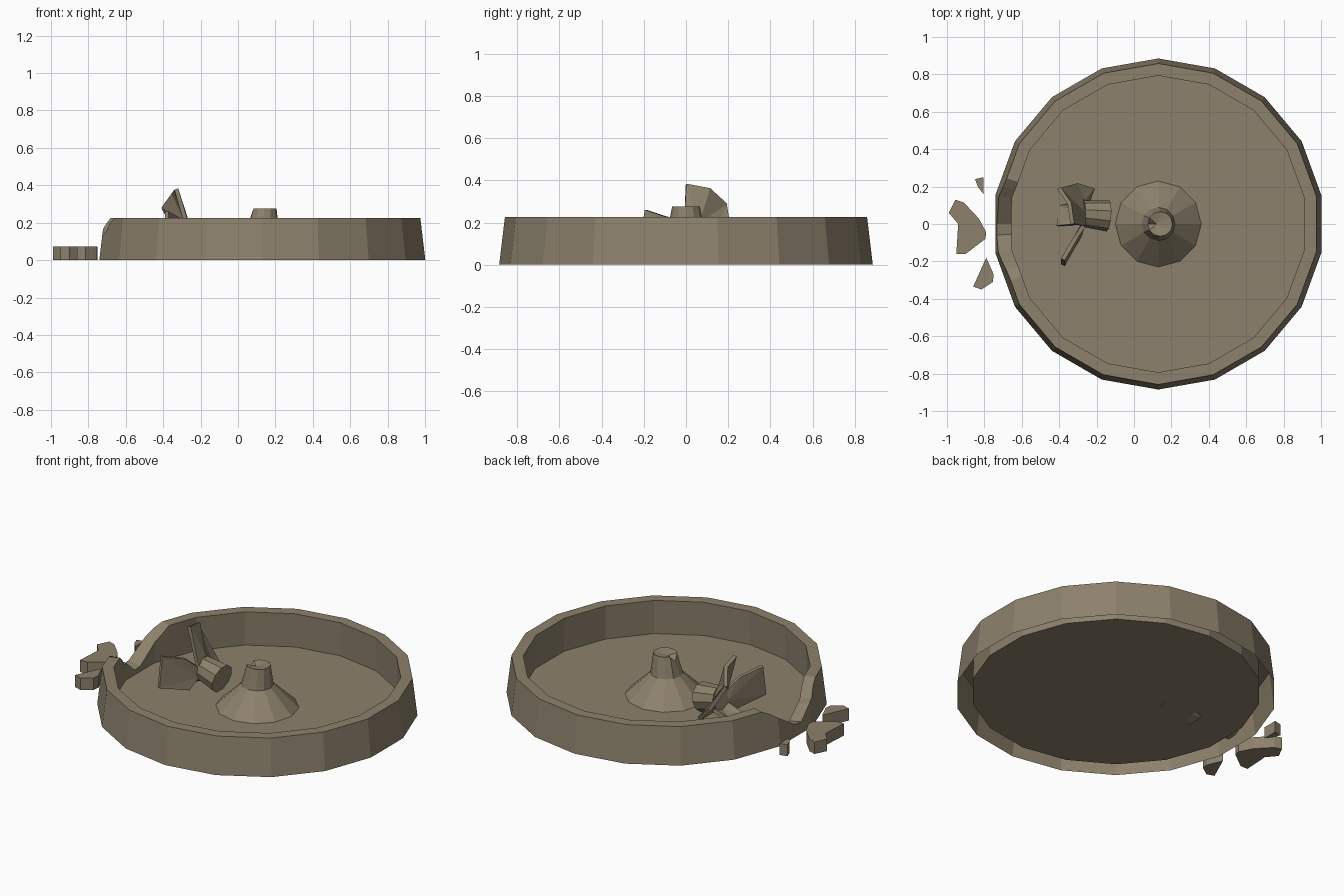
import bpy, bmesh, math
from mathutils import Vector

if "Cube" in bpy.data.objects:
    bpy.data.objects.remove(bpy.data.objects["Cube"])

CX = 0.13          # basin centre in x
N = 18             # sides of the basin
stone = bpy.data.materials.new("weathered_stone")
stone.diffuse_color = (0.265, 0.22, 0.15, 1)
stone.use_nodes = True
stone.node_tree.nodes["Principled BSDF"].inputs["Base Color"].default_value = stone.diffuse_color


def make(name, verts, faces, fix=True):
    me = bpy.data.meshes.new(name)
    bm = bmesh.new()
    vs = [bm.verts.new(v) for v in verts]
    for f in faces:
        bm.faces.new([vs[i] for i in f])
    if fix:
        bmesh.ops.recalc_face_normals(bm, faces=bm.faces)
    bm.to_mesh(me)
    bm.free()
    me.materials.append(stone)
    ob = bpy.data.objects.new(name, me)
    bpy.context.collection.objects.link(ob)
    return ob


def lofted(name, rings, cap_start=False, cap_end=False):
    n = len(rings[0])
    verts = [v for r in rings for v in r]
    faces = [(a * n + i, a * n + (i + 1) % n, (a + 1) * n + (i + 1) % n, (a + 1) * n + i)
             for a in range(len(rings) - 1) for i in range(n)]
    if cap_start:
        faces.append(tuple(range(n))[::-1])
    if cap_end:
        faces.append(tuple(range(len(verts) - n, len(verts))))
    return make(name, verts, faces)


def prism(name, outline, height):
    return lofted(name, [[(x, y, 0) for x, y in outline], [(x, y, height) for x, y in outline]],
                  True, True)


def on_polygon(r, a, z):
    # point at angle a on the flat-sided outline of corner radius r
    step = 2 * math.pi / N
    off = (a - math.pi / 2) % step - step / 2
    d = r * math.cos(step / 2) / math.cos(off)
    return (CX + d * math.cos(a), d * math.sin(a), z)


# Basin wall with a broken notch on the -x side
notch = [(-0.31, 0.225), (-0.25, 0.2), (-0.2, 0.15), (-0.15, 0.14), (-0.06, 0.065),
         (0.0, 0.07), (0.08, 0.12), (0.15, 0.165), (0.2, 0.2), (0.25, 0.225)]


def wall_height(a):
    y = 0.87 * math.sin(a)
    if math.cos(a) < 0:
        for (y0, h0), (y1, h1) in zip(notch, notch[1:]):
            if y0 <= y <= y1:
                return h0 + (h1 - h0) * (y - y0) / (y1 - y0)
    return 0.225


angles = [math.pi / 2 + k * 2 * math.pi / N for k in range(N)]
angles += [math.pi - math.asin(y / 0.87) for y, h in notch if abs(abs(y) - 0.15) > 0.01]
angles.sort()
rings = [[], [], [], []]
for a in angles:
    h = wall_height(a)
    t = h / 0.225
    rings[0].append(on_polygon(0.885, a, 0))
    rings[1].append(on_polygon(0.885 - 0.027 * t, a, h))
    rings[2].append(on_polygon(0.80 - 0.007 * t, a, h - 0.015 * (t < 0.99)))
    rings[3].append(on_polygon(0.80, a, 0.02))
lofted("basin_wall", rings)

# Basin floor
make("basin_floor", [on_polygon(0.80, math.pi / 2 + k * 2 * math.pi / N, 0.02) for k in range(N)],
     [tuple(range(N))], fix=False)


# Central pedestal, snapped off at the top with a chip on its -x side
def circle(r, z, n=12, cx=CX):
    return [(cx + r * math.cos(2 * math.pi * i / n), r * math.sin(2 * math.pi * i / n), z)
            for i in range(n)]


top = circle(0.066, 0.275, cx=CX + 0.01)
top[6] = (top[6][0], top[6][1], 0.235)
hub = (CX - 0.01, 0, 0.262)
lofted("pedestal_base", [circle(0.23, 0.02), circle(0.09, 0.155), circle(0.066, 0.275, cx=CX + 0.01)[:6]
                         + [top[6]] + top[7:]])
make("pedestal_break", top + [hub], [(i, (i + 1) % 12, 12) for i in range(12)])

# Fallen stem lying on the floor
p0, p1 = Vector((-0.14, 0.045, 0.098)), Vector((-0.275, 0.055, 0.128))
axis = (p1 - p0).normalized()
side = axis.cross(Vector((0, 0, 1))).normalized()
up = side.cross(axis)


def stem_ring(c, r, n=10):
    return [c + side * (r * math.cos(2 * math.pi * i / n)) + up * (r * math.sin(2 * math.pi * i / n))
            for i in range(n)]


lofted("fallen_stem", [stem_ring(p0, 0.085), stem_ring(p1, 0.07)], True, True)


# Flared shards still attached to the stem
def shard(name, pts):
    ob = make(name, pts, [(0, i, i + 1) for i in range(1, len(pts) - 1)])
    m = ob.modifiers.new("thickness", 'SOLIDIFY')
    m.thickness = 0.022
    m.offset = 0


shard("upper_shard", [(-0.27, 0.06, 0.195), (-0.265, -0.01, 0.16), (-0.33, 0.0, 0.38),
                      (-0.345, 0.11, 0.36), (-0.4, 0.19, 0.285), (-0.28, 0.13, 0.14)])
shard("back_shard", [(-0.27, 0.125, 0.12), (-0.28, 0.13, 0.14), (-0.4, 0.19, 0.28),
                     (-0.31, 0.215, 0.13), (-0.22, 0.19, 0.04), (-0.25, 0.1, 0.06)])
shard("front_shard", [(-0.27, 0.0, 0.09), (-0.27, -0.01, 0.16), (-0.31, -0.07, 0.22),
                      (-0.38, -0.19, 0.26), (-0.38, -0.22, 0.08), (-0.29, -0.06, 0.03)])
shard("lower_shard", [(-0.27, 0.06, 0.06), (-0.27, 0.12, 0.08), (-0.4, 0.1, 0.015),
                      (-0.41, -0.01, 0.02), (-0.28, 0.0, 0.08)])

# Rubble fallen outside the notch
prism("large_rubble", [(-0.99, 0.06), (-0.955, 0.13), (-0.91, 0.115), (-0.83, 0.03), (-0.79, -0.045),
                       (-0.795, -0.08), (-0.90, -0.16), (-0.95, -0.16), (-0.94, 0.0)], 0.073)
prism("small_rubble", [(-0.85, 0.24), (-0.805, 0.25), (-0.805, 0.16), (-0.835, 0.2)], 0.07)
prism("medium_rubble", [(-0.79, -0.18), (-0.75, -0.27), (-0.755, -0.31), (-0.815, -0.35),
                        (-0.86, -0.335)], 0.073)
